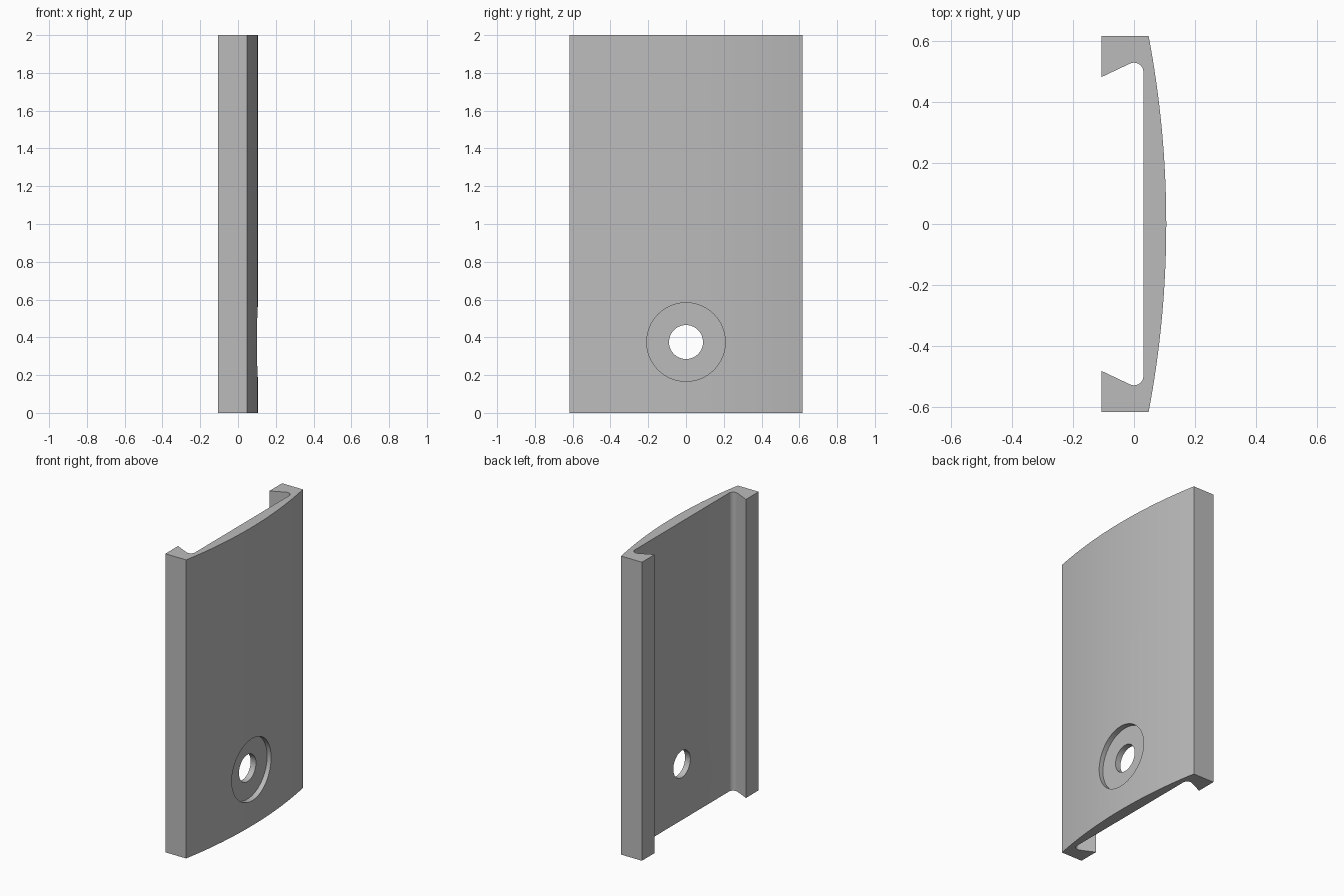
import bpy
import bmesh
from math import sin, cos, asin, radians
from mathutils import Matrix

cube = bpy.data.objects.get("Cube")
if cube:
    bpy.data.objects.remove(cube, do_unlink=True)

grey = bpy.data.materials.new("plain grey")
grey.use_nodes = True
colour = (0.5, 0.5, 0.5, 1)
grey.diffuse_color = colour
grey.node_tree.nodes["Principled BSDF"].inputs["Base Color"].default_value = colour

HEIGHT, HALF_W, DEPTH = 2.0, 0.618, 0.106
HOLE_Z = 0.375


def plate_profile():
    """Half outline from the bowed face round the lip, then mirrored in y."""
    sag = 0.058
    radius = (HALF_W ** 2 + sag ** 2) / (2 * sag)
    sweep = asin(HALF_W / radius)
    steps = 16
    # bowed outer face
    half = [(DEPTH - radius + radius * cos(sweep * i / steps),
             radius * sin(sweep * i / steps)) for i in range(steps + 1)]
    # square edge and sloped lip
    half += [(-DEPTH, HALF_W), (-DEPTH, 0.483)]
    # rounded groove corner, ending at the flat inner face
    r = 0.031
    for i in range(13):
        a = radians(115 * (1 - i / 12))
        half.append((r * cos(a), 0.499 + r * sin(a)))
    return half + [(x, -y) for x, y in reversed(half[1:])]


def build_plate():
    bm = bmesh.new()
    face = bm.faces.new([bm.verts.new((x, y, 0)) for x, y in plate_profile()])
    ext = bmesh.ops.extrude_face_region(bm, geom=[face])
    top = [v for v in ext["geom"] if isinstance(v, bmesh.types.BMVert)]
    bmesh.ops.translate(bm, verts=top, vec=(0, 0, HEIGHT))
    bmesh.ops.recalc_face_normals(bm, faces=bm.faces)
    return add_object("curved_cover_plate", bm)


def add_object(name, bm):
    mesh = bpy.data.meshes.new(name)
    bm.to_mesh(mesh)
    bm.free()
    mesh.materials.append(grey)
    obj = bpy.data.objects.new(name, mesh)
    bpy.context.collection.objects.link(obj)
    return obj


def cut_round(target, name, radius, x_start, x_end):
    """Cut a round bore along x."""
    bm = bmesh.new()
    place = (Matrix.Translation(((x_start + x_end) / 2, 0, HOLE_Z))
             @ Matrix.Rotation(radians(90), 4, "Y"))
    bmesh.ops.create_cone(bm, cap_ends=True, segments=64, radius1=radius,
                          radius2=radius, depth=x_end - x_start, matrix=place)
    cutter = add_object(name, bm)
    cutter.hide_render = True
    mod = target.modifiers.new(name, "BOOLEAN")
    mod.operation = "DIFFERENCE"
    mod.solver = "EXACT"
    mod.object = cutter
    bpy.context.view_layer.objects.active = target
    bpy.ops.object.modifier_apply(modifier=name)
    bpy.data.objects.remove(cutter, do_unlink=True)


plate = build_plate()
cut_round(plate, "screw_recess", 0.208, 0.07, 0.3)
cut_round(plate, "screw_hole", 0.09, -0.3, 0.3)

# smooth curved surfaces, crisp edges
bpy.ops.object.select_all(action="DESELECT")
plate.select_set(True)
bpy.context.view_layer.objects.active = plate
bpy.ops.object.shade_smooth_by_angle(angle=radians(20))
